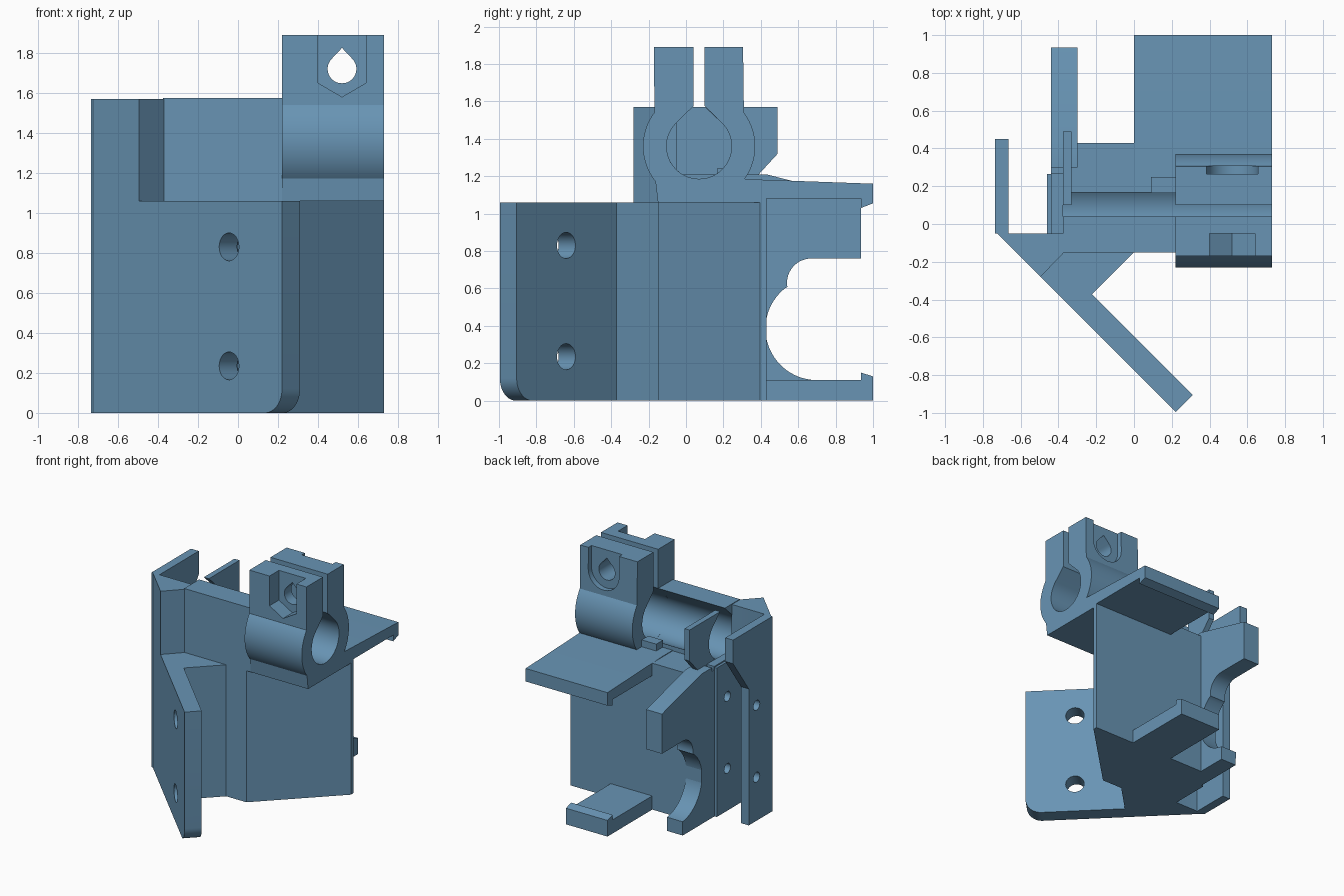
import bpy, bmesh, math
from mathutils import Vector

if "Cube" in bpy.data.objects:
    bpy.data.objects.remove(bpy.data.objects["Cube"])

paint = bpy.data.materials.new("steel blue")
paint.diffuse_color = (0.138, 0.296, 0.456, 1)
paint.use_nodes = True
paint.node_tree.nodes["Principled BSDF"].inputs["Base Color"].default_value = paint.diffuse_color

# Axis maps: 2D profile point (u, v) and depth d to a 3D point
R = math.sqrt(0.5)
MAPS = {
    "x": lambda u, v, d: (d, u, v),            # profile in y, z
    "y": lambda u, v, d: (u, d, v),            # profile in x, z
    "z": lambda u, v, d: (u, v, d),            # profile in x, y
    "diag": lambda u, v, d: (-0.735 + (u + d) * R, -0.04 + (d - u) * R, v),
}


def arc(cx, cy, r, a0, a1, n=24):
    """Points on an arc, angles in degrees."""
    return [(cx + r * math.cos(math.radians(a0 + (a1 - a0) * i / n)),
             cy + r * math.sin(math.radians(a0 + (a1 - a0) * i / n)))
            for i in range(n + 1)]


def prism(name, pts, axis, a, b):
    """Extrude a closed profile along an axis from a to b."""
    bm = bmesh.new()
    f = MAPS[axis]
    lo = [bm.verts.new(f(u, v, a)) for u, v in pts]
    hi = [bm.verts.new(f(u, v, b)) for u, v in pts]
    n = len(pts)
    bm.faces.new(lo[::-1])
    bm.faces.new(hi)
    for i in range(n):
        j = (i + 1) % n
        bm.faces.new((lo[i], lo[j], hi[j], hi[i]))
    bmesh.ops.recalc_face_normals(bm, faces=bm.faces)
    me = bpy.data.meshes.new(name)
    bm.to_mesh(me)
    bm.free()
    me.materials.append(paint)
    ob = bpy.data.objects.new(name, me)
    bpy.context.collection.objects.link(ob)
    return ob


def box(name, x, y, z):
    return prism(name, [(x[0], y[0]), (x[1], y[0]), (x[1], y[1]), (x[0], y[1])], "z", *z)


def cut(ob, cutters):
    """Subtract the cutters and bake the result."""
    for c in cutters:
        c.hide_render = True
        m = ob.modifiers.new("cut", "BOOLEAN")
        m.operation, m.solver, m.object = "DIFFERENCE", "EXACT", c
    bpy.context.view_layer.update()
    dg = bpy.context.evaluated_depsgraph_get()
    me = bpy.data.meshes.new_from_object(ob.evaluated_get(dg))
    ob.modifiers.clear()
    ob.data = me
    for c in cutters:
        bpy.data.objects.remove(c)


def circle(cx, cy, r):
    return arc(cx, cy, r, 0, 345, 23)


# Main solid body
body = prism("body", [(-0.735, -0.04), (-0.31, -0.465), (-0.22, -0.37), (0, -0.15),
                      (0.18, -0.15), (0.73, 0.395), (0.73, 0.43), (-0.44, 0.43),
                      (-0.44, -0.05), (-0.665, -0.05)], "z", 0, 1.06)

# Raised pad on the left face, with screw holes running into the body
pad = box("side_pad", (-0.46, -0.43), (-0.05, 0.265), (0, 1.2))
for part in (body, pad):
    cut(part, [prism("hole", circle(0.13, z, 0.04), "x", -0.6, -0.25) for z in (0.34, 0.92)])

# Left arm plate, tapering towards the bottom
arm = prism("left_arm", [(-0.05, 0), (0.25, 0), (0.25, 1.1), (0.45, 1.38), (0.45, 1.57), (-0.05, 1.57)],
            "x", -0.735, -0.665)
cut(arm, [prism("hole", circle(0.15, z, 0.04), "x", -0.8, -0.6) for z in (0.35, 0.93)])

# Angled mounting flange with a rounded lower corner
L = 1.351
flange = prism("flange", [(0.35, 0), (L - 0.12, 0)] + arc(L - 0.12, 0.12, 0.12, -90, 0, 12)
               + [(L, 1.06), (0.35, 1.06)], "diag", 0, 0.127)
cut(flange, [prism("hole", circle(0.976, z, 0.07), "diag", -0.1, 0.3) for z in (0.235, 0.83)])

# Upper left corner post
prism("corner_post", [(-0.735, -0.04), (-0.495, -0.28), (-0.37, -0.15), (-0.37, -0.05),
                      (-0.665, -0.05)], "z", 1.06, 1.57)

# Rod channel wall with a teardrop bore open to the back
CY, CZ, BR = 0.07, 1.36, 0.174
bore = arc(CY, CZ, BR, 45, -225, 40)
prism("channel_wall", [(-0.15, 1.06), (0.17, 1.06)] + arc(CY, CZ, BR, -55, -225, 30)
      + [(0.04, 1.575), (-0.15, 1.575)], "x", -0.375, 0.22)

# Deck and shelf behind the channel
box("deck", (-0.44, 0), (-0.15, 0.43), (1.06, 1.18))
prism("top_shelf", [(-0.15, 1.06), (0.43, 1.06), (0.43, 1.08), (0.935, 1.08), (0.935, 1.03),
                    (1, 1.055), (1, 1.16), (0.3, 1.185), (-0.15, 1.185)], "x", 0, 0.73)
box("channel_step", (0.09, 0.22), (0.165, 0.25), (1.15, 1.24))
box("channel_end", (-0.44, -0.375), (-0.06, 0.27), (1.06, 1.21))

# Lower shelf with a retaining lip
prism("bottom_shelf", [(0.4, 0), (1, 0), (1, 0.13), (0.935, 0.15), (0.935, 0.11), (0.4, 0.11)],
      "x", 0, 0.37)

# Side plate with the curved cable cutout
prism("side_plate", [(0.3, 0), (0.67, 0)] + arc(0.7, 0.385, 0.275, 264, 127, 28)
      + arc(0.67, 0.63, 0.13, 190, 90, 14)
      + [(0.935, 0.76), (0.935, 1.08), (0.43, 1.21), (0.3, 1.21)], "x", -0.44, -0.3)

# Small fin that follows the bore
prism("fin", [(0.10, 1.57)] + arc(CY, CZ, BR, 45, -52, 16)
      + [(0.17, 1.15), (0.38, 1.15), (0.38, 1.2), (0.49, 1.32), (0.49, 1.57)], "x", -0.375, -0.33)

# Split rod clamp
clamp = prism("rod_clamp", [(0.04, 1.89), (-0.17, 1.89)] + arc(CY, CZ, 0.3, 143, 219, 20)
              + [(-0.15, 1.06), (0.31, 1.06)] + arc(CY, CZ, 0.3, -37, 37, 20)
              + [(0.305, 1.89), (0.10, 1.89), (0.10, 1.575)] + bore + [(0.04, 1.575)],
              "x", 0.22, 0.73)
# Clamp screw hole, nut pocket and round screw head recess
BX, BZ = 0.52, 1.72
cut(clamp, [
    prism("screw_hole", arc(BX, BZ, 0.072, 135, 405, 28) + [(BX, BZ + 0.105)], "y", -0.4, 0.5),
    prism("nut_pocket", [(0.4, 1.95), (0.4, 1.65), (BX, 1.58), (0.64, 1.65), (0.64, 1.95)],
          "y", -0.4, -0.05),
    prism("head_recess", arc(BX, BZ, 0.137, 180, 360, 24) + [(BX + 0.137, 1.95), (BX - 0.137, 1.95)],
          "y", 0.265, 0.5),
])

# Smooth the curved walls, keep hard edges
for ob in bpy.context.scene.objects:
    ob.data.polygons.foreach_set("use_smooth", [True] * len(ob.data.polygons))
    ob.data.set_sharp_from_angle(angle=math.radians(25))
